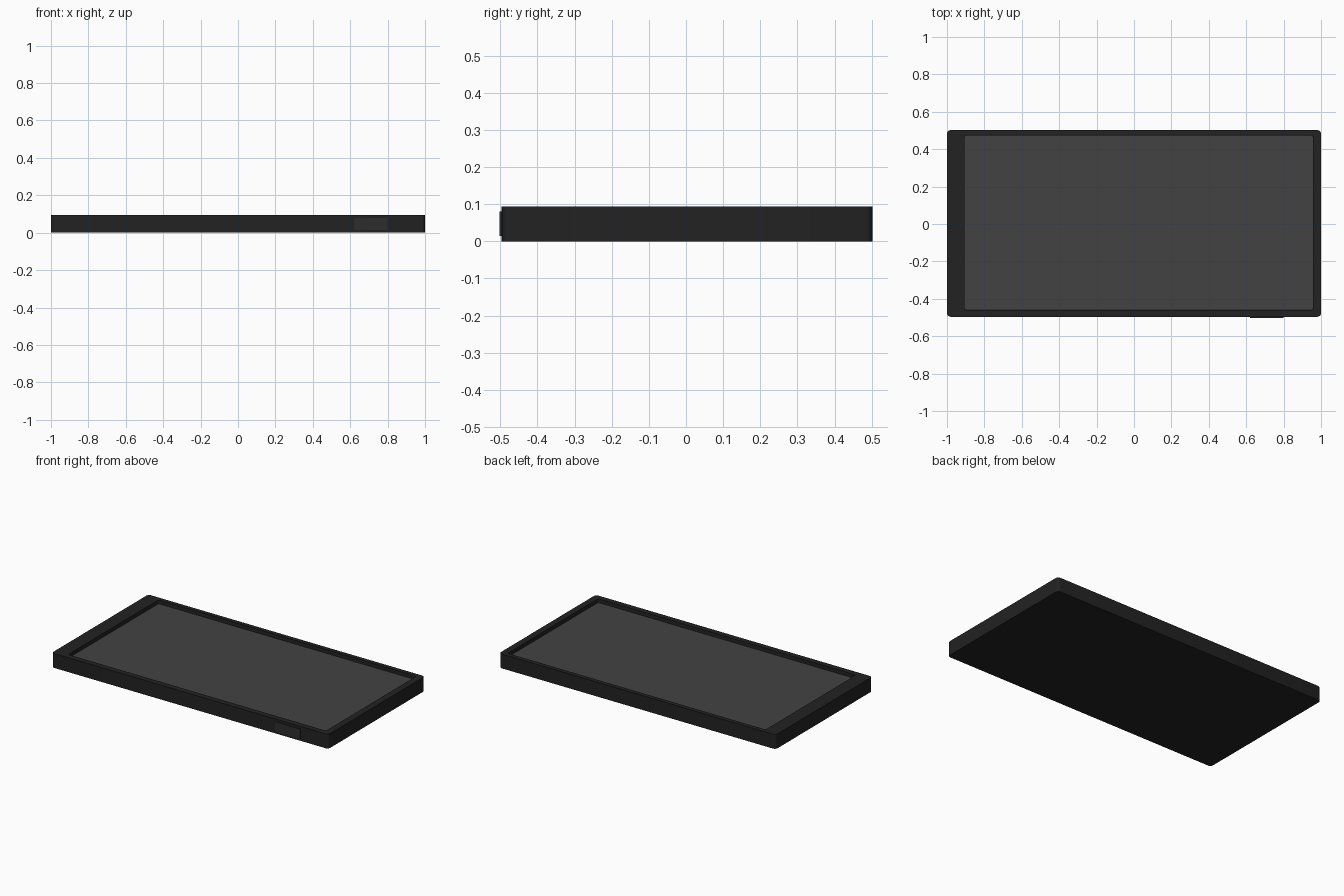
import bpy, bmesh, math

if "Cube" in bpy.data.objects:
    bpy.data.objects.remove(bpy.data.objects["Cube"])

def material(name, v):
    m = bpy.data.materials.new(name)
    m.diffuse_color = (v, v, v, 1)
    m.use_nodes = True
    m.node_tree.nodes["Principled BSDF"].inputs["Base Color"].default_value = m.diffuse_color
    return m

def outline(x0, x1, y0, y1, r, n=5):
    # rounded rectangle, counter-clockwise
    pts = []
    corners = [(x1 - r, y1 - r), (x0 + r, y1 - r), (x0 + r, y0 + r), (x1 - r, y0 + r)]
    for k, (cx, cy) in enumerate(corners):
        for i in range(n + 1):
            a = math.pi / 2 * (k + i / n)
            pts.append((cx + r * math.cos(a), cy + r * math.sin(a)))
    return pts

def stack(name, rings, mat):
    # join matching outlines at successive heights, capped at both ends
    bm = bmesh.new()
    loops = [[bm.verts.new((x, y, z)) for x, y in pts] for pts, z in rings]
    for a, b in zip(loops, loops[1:]):
        for i in range(len(a)):
            j = (i + 1) % len(a)
            bm.faces.new((a[i], a[j], b[j], b[i]))
    bm.faces.new(loops[0][::-1])
    bm.faces.new(loops[-1])
    bmesh.ops.recalc_face_normals(bm, faces=bm.faces)
    me = bpy.data.meshes.new(name)
    bm.to_mesh(me)
    bm.free()
    ob = bpy.data.objects.new(name, me)
    bpy.context.collection.objects.link(ob)
    me.materials.append(mat)
    bpy.context.view_layer.objects.active = ob
    ob.select_set(True)
    bpy.ops.object.shade_smooth_by_angle(angle=math.radians(30))
    ob.select_set(False)
    return ob

black = material("casing_black", 0.016)
grey = material("screen_grey", 0.055)
charcoal = material("button_charcoal", 0.026)

# Casing with a recessed opening for the screen
TOP, FLOOR = 0.094, 0.068
body = outline(-1, 1, -0.496, 0.502, 0.02)
opening = outline(-0.907, 0.957, -0.459, 0.474, 0.012)
stack("casing", [(body, 0), (body, TOP), (opening, TOP), (opening, FLOOR)], black)

# Screen panel lying in the recess
panel = outline(-0.906, 0.956, -0.458, 0.473, 0.012)
stack("screen", [(panel, FLOOR - 0.004), (panel, FLOOR + 0.002)], grey)

# Side button on the front edge
bpy.ops.mesh.primitive_cube_add(size=1, location=(0.71, -0.497, 0.047))
button = bpy.context.object
button.name = "side_button"
button.scale = (0.18, 0.01, 0.065)
button.data.materials.append(charcoal)
